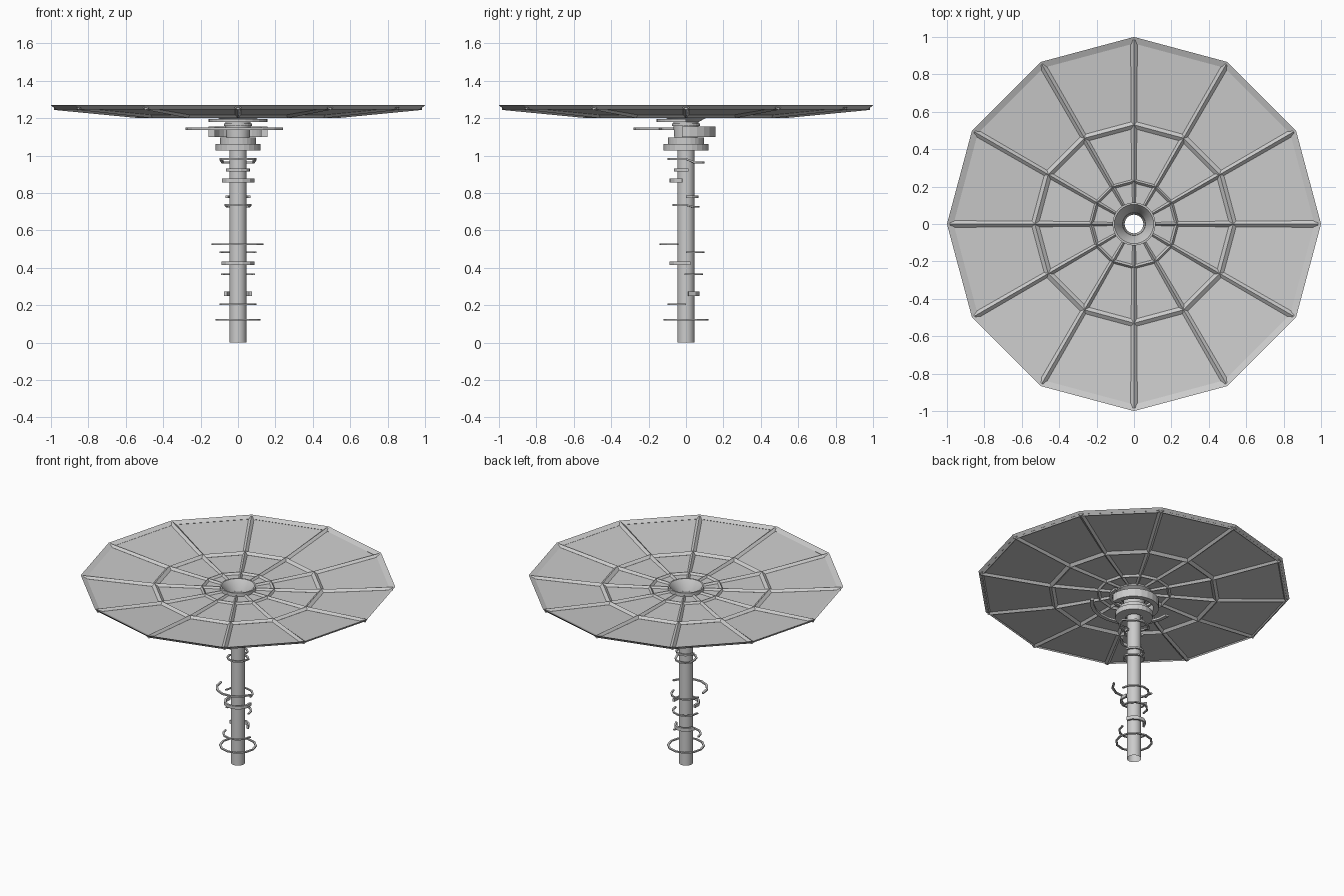
import bpy, bmesh
from math import sin, cos, radians, pi

if "Cube" in bpy.data.objects:
    bpy.data.objects.remove(bpy.data.objects["Cube"])


def make_object(name, bm, smooth=False):
    bmesh.ops.recalc_face_normals(bm, faces=bm.faces)
    me = bpy.data.meshes.new(name)
    bm.to_mesh(me)
    bm.free()
    ob = bpy.data.objects.new(name, me)
    bpy.context.collection.objects.link(ob)
    if smooth:
        bpy.ops.object.select_all(action='DESELECT')
        ob.select_set(True)
        bpy.context.view_layer.objects.active = ob
        bpy.ops.object.shade_smooth_by_angle(angle=radians(35))
    return ob


def loft(bm, rows, closed_section, closed_path):
    # skin a list of point rows, capping open ends of solid sections
    vs = [[bm.verts.new(p) for p in row] for row in rows]
    n, m = len(vs), len(vs[0])
    for i in range(n if closed_path else n - 1):
        for j in range(m if closed_section else m - 1):
            a, b = vs[i], vs[(i + 1) % n]
            k = (j + 1) % m
            bm.faces.new((a[j], b[j], b[k], a[k]))
    if closed_section and not closed_path:
        bm.faces.new(vs[0])
        bm.faces.new(vs[-1])


def revolve(name, profile, sides, a0=0, a1=360, solid=True, step=0, smooth=False):
    full = a1 - a0 >= 360
    rows = []
    for i in range(sides if full else sides + 1):
        a = radians(a0 + (a1 - a0) * i / sides)
        dz = -step if sin(a) > 0.01 else 0
        rows.append([(r * cos(a), r * sin(a), z + dz) for r, z in profile])
    bm = bmesh.new()
    loft(bm, rows, solid, full)
    return make_object(name, bm, smooth)


def band(name, z, r, width, height, a0=0, a1=360, step=0, seg=20):
    h = height / 2
    prof = [(r - width, z - h), (r, z - h), (r, z + h), (r - width, z + h)]
    return revolve(name, prof, max(4, round((a1 - a0) / seg)), a0, a1, True, step)


# Dish panels: flat centre, sloping outer band
revolve("dish_panels", [(0.985, 1.255), (0.53, 1.216), (0.23, 1.214), (0.10, 1.214)], 12, solid=False)

# Rim and ring frames
revolve("dish_rim", [(1.0, 1.27), (0.965, 1.256), (0.975, 1.246)], 12)
revolve("middle_ring", [(0.55, 1.219), (0.53, 1.233), (0.51, 1.217), (0.53, 1.2)], 12)
revolve("inner_ring", [(0.24, 1.214), (0.23, 1.228), (0.218, 1.214), (0.23, 1.2)], 12)

# Radial ribs with a diamond section
for i in range(12):
    a = i * pi / 6
    rows = []
    for r, z, w, up, down in [(0.10, 1.214, 0.008, 0.012, 0.012), (0.23, 1.214, 0.012, 0.014, 0.014),
                              (0.53, 1.217, 0.016, 0.017, 0.017), (0.985, 1.256, 0.018, 0.013, 0.012)]:
        rows.append([(r * cos(a) - s * sin(a), r * sin(a) + s * cos(a), z + t)
                     for s, t in [(w, 0), (0, up), (-w, 0), (0, -down)]])
    bm = bmesh.new()
    loft(bm, rows, True, False)
    make_object(f"rib_{i + 1}", bm)

# Hub funnel and hollow pole
revolve("hub_funnel", [(0.115, 1.238), (0.105, 1.238), (0.06, 1.17), (0.05, 1.04), (0.058, 1.04),
                       (0.065, 1.13), (0.068, 1.18), (0.115, 1.205)], 32, smooth=True)
revolve("pole", [(0.045, 0), (0.045, 1.05)], 32, solid=False, smooth=True)

# Collars and partial rings below the dish
band("lower_collar", 1.045, 0.12, 0.065, 0.036, seg=15)
band("upper_collar", 1.08, 0.095, 0.035, 0.035, seg=15)
band("back_cradle", 1.127, 0.158, 0.035, 0.056, -8, 188, seg=15)
band("front_wide_arc", 1.144, 0.28, 0.025, 0.014, 178, 329, seg=15)
band("front_upper_arc", 1.188, 0.157, 0.02, 0.016, 180, 360, seg=15)
band("hub_plate", 1.165, 0.075, 0.015, 0.014, seg=15)

# Loose bands around the pole: z, radius, width, height, start, end, step
bands = [
    (0.982, 0.10, 0.014, 0.011, 0, 360, 0.02),
    (0.922, 0.065, 0.012, 0.015, 165, 372, 0),
    (0.866, 0.09, 0.014, 0.021, 196, 346, 0),
    (0.780, 0.066, 0.012, 0.012, 0, 180, 0),
    (0.736, 0.072, 0.012, 0.009, 0, 360, 0.009),
    (0.525, 0.143, 0.014, 0.009, 176, 342, 0),
    (0.484, 0.10, 0.012, 0.008, 0, 180, 0),
    (0.424, 0.09, 0.014, 0.021, 165, 375, 0),
    (0.366, 0.09, 0.012, 0.008, -5, 185, 0),
    (0.262, 0.075, 0.014, 0.024, 10, 170, 0),
    (0.205, 0.10, 0.012, 0.008, 180, 360, 0),
    (0.122, 0.12, 0.013, 0.008, 0, 360, 0),
]
for i, (z, r, w, h, a0, a1, step) in enumerate(bands):
    band(f"pole_band_{i + 1}", z, r, w, h, a0, a1, step, 30)
